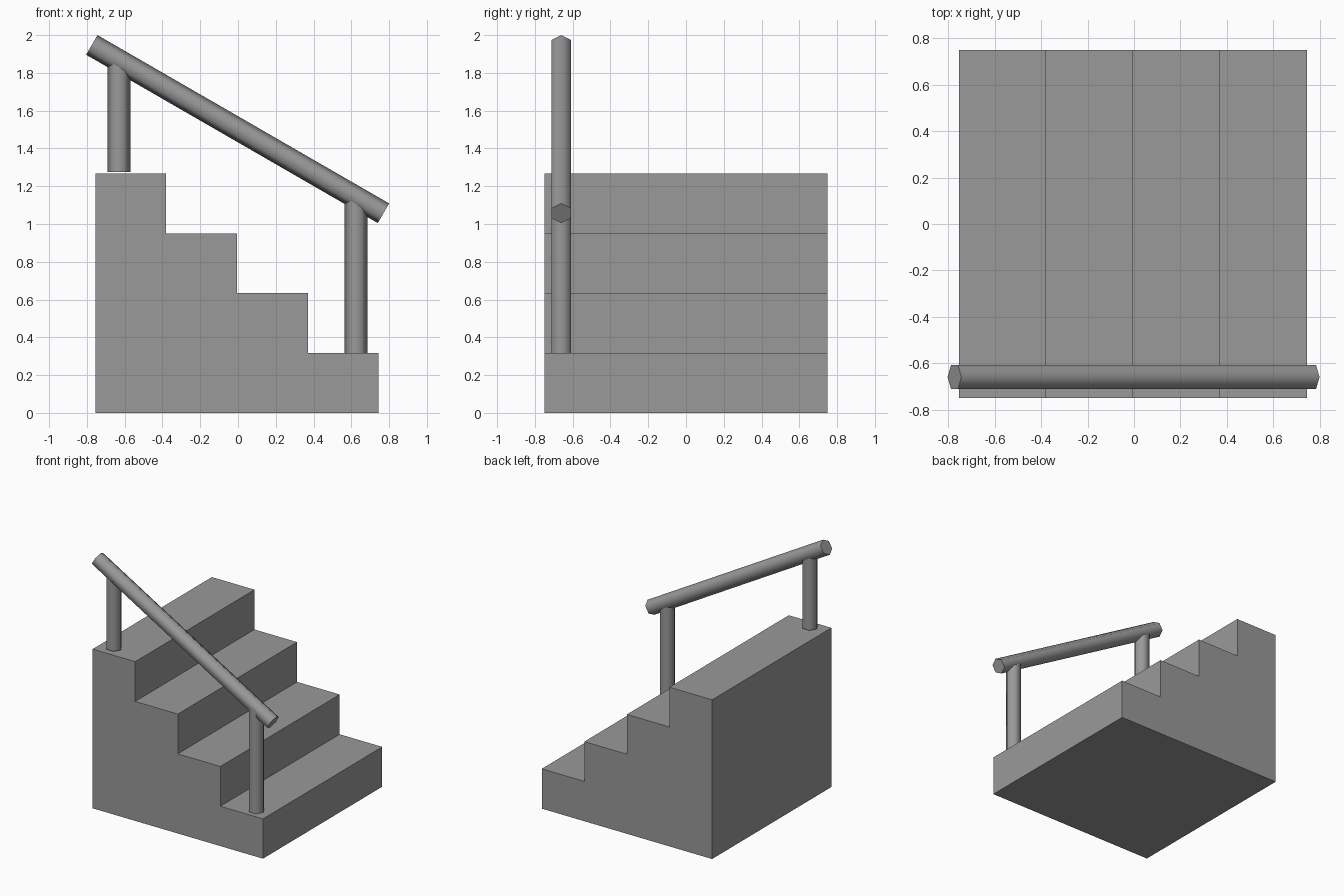
import bpy
import bmesh
from math import radians, pi
from mathutils import Vector

cube = bpy.data.objects.get("Cube")
if cube:
    bpy.data.objects.remove(cube)

grey = bpy.data.materials.new("plain_grey")
grey.use_nodes = True
colour = (0.32, 0.32, 0.32, 1)
grey.diffuse_color = colour
grey.node_tree.nodes["Principled BSDF"].inputs["Base Color"].default_value = colour


def staircase(name, steps, run, rise, left, depth):
    """Stepped side profile extruded across the width."""
    profile = [(left, 0)]
    for i in range(steps):
        z = rise * (steps - i)
        profile += [(left + run * i, z), (left + run * (i + 1), z)]
    profile.append((left + run * steps, 0))
    bm = bmesh.new()
    face = bm.faces.new([bm.verts.new((x, -depth / 2, z)) for x, z in profile])
    new = bmesh.ops.extrude_face_region(bm, geom=[face])["geom"]
    bmesh.ops.translate(bm, vec=(0, depth, 0),
                        verts=[g for g in new if isinstance(g, bmesh.types.BMVert)])
    bmesh.ops.recalc_face_normals(bm, faces=bm.faces)
    mesh = bpy.data.meshes.new(name)
    bm.to_mesh(mesh)
    bm.free()
    obj = bpy.data.objects.new(name, mesh)
    bpy.context.collection.objects.link(obj)
    mesh.materials.append(grey)


def hex_bar(name, start, end, radius=0.06):
    """Smooth-shaded six-sided bar, tilted in the x-z plane, flat sides facing y."""
    start, end = Vector(start), Vector(end)
    axis = end - start
    bpy.ops.mesh.primitive_cylinder_add(vertices=6, radius=radius, depth=axis.length,
                                        location=(start + end) / 2)
    obj = bpy.context.object
    obj.name = name
    # Turn the hexagon so two corners lie in the x-z plane
    for v in obj.data.vertices:
        v.co.x, v.co.y = v.co.y, -v.co.x
    obj.rotation_euler.y = Vector((0, 0, 1)).angle(axis)
    obj.data.materials.append(grey)
    bpy.ops.object.shade_smooth_by_angle(angle=radians(70))


# Solid flight of four steps
rise = 1.267 / 4
staircase("stairs", 4, 0.375, rise, -0.755, 1.5)

# Handrail and its two posts along the front edge
rail_y = -0.66
hex_bar("handrail", (-0.774, rail_y, 1.948), (0.77, rail_y, 1.057))
hex_bar("upper_post", (-0.63, rail_y, 1.275), (-0.63, rail_y, 1.864))
hex_bar("lower_post", (0.625, rail_y, rise), (0.625, rail_y, 1.14))
